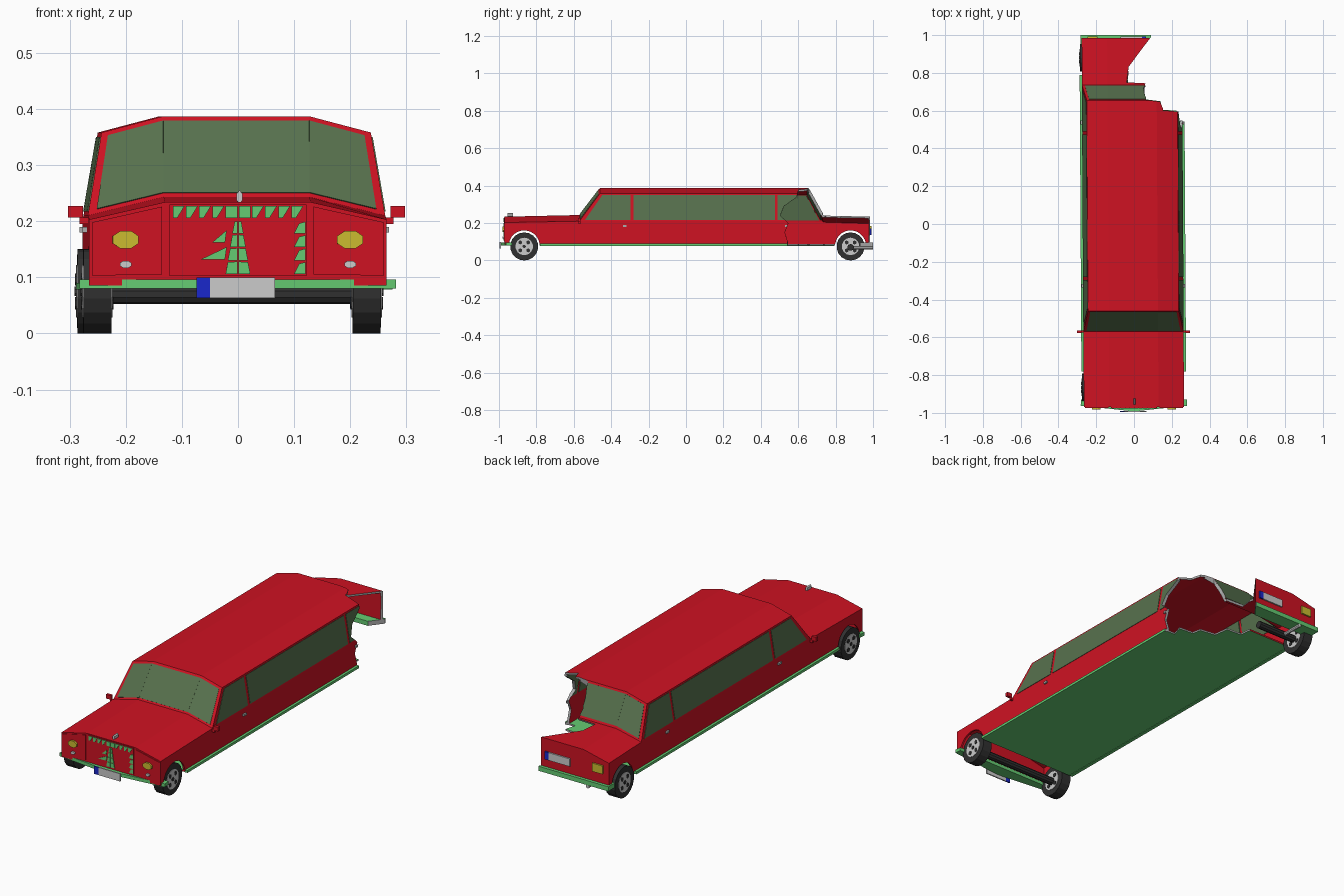
import bpy, bmesh
from math import cos, sin, pi
from mathutils import Vector as V

if "Cube" in bpy.data.objects:
    bpy.data.objects.remove(bpy.data.objects["Cube"])

def material(name, rgb):
    m = bpy.data.materials.new(name)
    m.diffuse_color = (*rgb, 1)
    m.use_nodes = True
    m.node_tree.nodes["Principled BSDF"].inputs["Base Color"].default_value = m.diffuse_color
    return m

RED = material("red_paint", (0.62, 0.006, 0.016))
GREEN = material("green_trim", (0.13, 0.6, 0.17))
GLASS = material("glass", (0.095, 0.165, 0.075))
BLACK = material("rubber", (0.03, 0.03, 0.03))
YELLOW = material("lamp", (0.6, 0.5, 0.03))
BLUE = material("blue_strip", (0.01, 0.02, 0.6))
GREY = material("torn_metal", (0.42, 0.42, 0.42))
parts = []

def finish(name, bm, mat):
    bmesh.ops.recalc_face_normals(bm, faces=bm.faces)
    me = bpy.data.meshes.new(name)
    bm.to_mesh(me)
    bm.free()
    ob = bpy.data.objects.new(name, me)
    bpy.context.collection.objects.link(ob)
    if mat:
        me.materials.append(mat)
    parts.append(ob)
    return ob

def loft(name, rings, mat):
    """Closed solid through rings of equal point count."""
    bm = bmesh.new()
    vs = [[bm.verts.new(p) for p in r] for r in rings]
    n = len(rings[0])
    for a, b in zip(vs, vs[1:]):
        for i in range(n):
            bm.faces.new((a[i], a[(i+1) % n], b[(i+1) % n], b[i]))
    bm.faces.new(vs[0])
    bm.faces.new(vs[-1])
    return finish(name, bm, mat)

def prism(name, pts, vec, mat):
    return loft(name, [pts, [V(p) + V(vec) for p in pts]], mat)

def box(name, x, y, z, mat):
    return prism(name, [(x[0], y[0], z[0]), (x[1], y[0], z[0]), (x[1], y[1], z[0]), (x[0], y[1], z[0])],
                 (0, 0, z[1]-z[0]), mat)

def front(name, xz, mat, y=-0.974, depth=0.006):
    return prism(name, [(x, y, z) for x, z in xz], (0, depth, 0), mat)

def oval(cx, cz, rx, rz, n=8):
    return [(cx + rx*cos(2*pi*(i+.5)/n), cz + rz*sin(2*pi*(i+.5)/n)) for i in range(n)]

def disc(name, x0, x1, y, z, r, n, mat):
    return prism(name, [(x0, a, b) for a, b in oval(y, z, r, r, n)], (x1-x0, 0, 0), mat)

def pane(name, pts, mat=GLASS):
    """Glass slab poking just through both sides of the wall."""
    p = [V(q) for q in pts]
    n = (p[1]-p[0]).cross(p[2]-p[0]).normalized()
    if n.dot((p[0]+p[2])/2 - V((0, 0.1, 0.1))) < 0:
        n.negate()
    return prism(name, [q + n*0.002 for q in p], n*-0.016, mat)

# Body shell lofted along y: y, edge half width, edge z, crown z
stations = [(-.97, .265, .203, .234), (-.57, .265, .21, .243), (-.46, .24, .358, .387),
            (.655, .24, .358, .387), (.735, .265, .21, .24), (.985, .265, .203, .234)]
rings = []
for y, w, ze, zc in stations:
    half = [(.265, .085), (.265, min(ze, .21)), (w, ze), (.13, zc)]
    rings.append([(x, y, z) for x, z in half] + [(-x, y, z) for x, z in reversed(half)])
body = loft("body", rings, RED)
bm = bmesh.new()
bm.from_mesh(body.data)
bmesh.ops.remove_doubles(bm, verts=bm.verts, dist=1e-4)
bmesh.ops.dissolve_degenerate(bm, edges=bm.edges, dist=1e-5)
bmesh.ops.recalc_face_normals(bm, faces=bm.faces)
bmesh.ops.delete(bm, geom=[f for f in bm.faces if all(v.co.z < .09 for v in f.verts)], context='FACES')
bm.to_mesh(body.data)
bm.free()
m = body.modifiers.new("wall", 'SOLIDIFY')
m.thickness = 0.012
m.offset = -1
torn = [body]

# Windscreen and rear window, three facets each
for label, (yb, yt) in {"windscreen": (-.57, -.46), "rear_window": (.735, .655)}.items():
    low = [(-.25, .214), (-.13, .243), (.13, .243), (.25, .214)]
    top = [(-.227, .361), (-.13, .387), (.13, .387), (.227, .361)]
    def at(i, t):
        return V((low[i][0], yb, low[i][1])).lerp(V((top[i][0], yt, top[i][1])), t)
    for i in range(3):
        torn.append(pane(label, [at(i, .05), at(i+1, .05), at(i+1, .94), at(i, .94)]))

# Side windows
lo, hi = .217, .35
outlines = [[(-.54, lo), (-.447, hi), (-.297, hi), (-.297, lo)],
            [(-.28, lo), (-.28, hi), (.475, hi), (.475, lo)],
            [(.49, lo), (.49, hi), (.643, hi), (.712, lo)]]
for s in (-1, 1):
    for o in outlines:
        torn.append(pane("side_window", [(s*(.265 - .025*(z-.21)/.148), y, z) for y, z in o]))

# Floor, sills and bumpers
torn.append(box("floor", (-.262, .262), (-.79, .98), (.08, .088), GREEN))
for s in (-1, 1):
    torn.append(box("sill", sorted((s*.26, s*.277)), (-.78, .79), (.078, .09), GREEN))
prism("front_bumper", [(-.28, -.93, .08), (-.282, -.962, .08), (0, -.992, .08), (.282, -.962, .08), (.28, -.93, .08)],
      (0, 0, .016), GREEN)
torn.append(box("rear_bumper", (-.272, .272), (.93, 1.0), (.075, .097), GREEN))

# Front face: lamp panels, grille openings, lamps
for s in (-1, 1):
    front("lamp_panel", [(s*.135, .105), (s*.26, .103), (s*.26, .198), (s*.135, .226)], RED, -.973)
    front("headlight", oval(s*.2, .167, .025, .017), YELLOW, -.982, .012)
    front("fog_lamp", oval(s*.2, .123, .011, .007), None, -.98, .01)
front("grille_panel", [(-.122, .102), (.122, .102), (.122, .23), (-.122, .23)], RED, -.973)
for i in range(10):
    x = -.116 + i*.0235
    if 3 < i < 6:
        q = [(x, .206), (x+.021, .206), (x+.021, .227), (x, .227)]
    else:
        q = [(x, .206), (x+.008, .206), (x+.021, .227), (x, .227)]
    front("grille_tooth", q, GREEN, -.976)
for i in range(4):
    z = .106 + i*.024
    front("grille_side_tooth", [(.1, z), (.12, z), (.12, z+.021), (.109, z+.018)], GREEN, -.976)
    w = .022 - i*.004
    for s in (-1, 1):
        front("grille_stem", [(s*.001, z), (s*w, z), (s*(w-.004), z+.021), (s*.001, z+.022)], GREEN, -.976)
for x, z in ((-.066, .132), (-.046, .162)):
    front("grille_branch", [(x, z), (-.023, z), (-.02, z+.022)], GREEN, -.976)

# Number plates (blank) with blue strips, tail lamps, exhaust, hood ornament
front("front_plate", [(-.05, .063), (.066, .063), (.066, .1), (-.05, .1)], None, -.996)
front("front_plate_strip", [(-.074, .063), (-.05, .063), (-.05, .1), (-.074, .1)], BLUE, -.996)
front("rear_plate", [(-.06, .135), (.055, .135), (.055, .172), (-.06, .172)], None, .984, .008)
front("rear_plate_strip", [(.055, .135), (.075, .135), (.075, .172), (.055, .172)], BLUE, .984, .008)
torn.append(front("tail_lamp", [(-.235, .145), (-.18, .145), (-.18, .185), (-.235, .185)], YELLOW, .983, .01))
front("exhaust", oval(-.16, .068, .009, .009), None, .88, .119)
front("hood_ornament", oval(.003, .243, .006, .012, 6), None, -.955, .03)

# Mirrors and door handles
for s in (-1, 1):
    box("mirror_arm", sorted((s*.262, s*.28)), (-.575, -.565), (.195, .207), RED)
    box("mirror", sorted((s*.274, s*.3)), (-.578, -.564), (.207, .227), RED)
    for y in (-.325, .54):
        torn.append(box("door_handle", sorted((s*.262, s*.273)), (y-.012, y+.008), (.18, .19), GREY))

# Wheels and axles; the rear right wheel is missing
def wheel(s, y):
    c = -.01 + s*.24
    disc("tyre", c-.025, c+.025, y, .075, .075, 18, BLACK)
    for side in (-1, 1):
        f = c + side*.025
        disc("rim", f-side*.01, f+side*.002, y, .075, .047, 14, None)
        for k in range(4):
            a = pi/4 + k*pi/2
            disc("rim_gap", f, f+side*.004, y+.03*cos(a), .075+.03*sin(a), .011, 6, BLACK)
        disc("hub", f, f+side*.005, y, .075, .009, 8, BLACK)
for s, y in ((-1, -.865), (1, -.865), (-1, .88)):
    wheel(s, y)
disc("front_axle", -.24, .22, -.865, .07, .018, 10, BLACK)
disc("rear_axle", -.24, -.01, .88, .07, .018, 10, BLACK)

# Cars sits very slightly skewed toward the left rear
for ob in parts:
    for v in ob.data.vertices:
        v.co.x -= .006*(v.co.y + 1)

# Cutters: wheel arches and the bitten-off rear corner
arches = [disc("arch_cutter", -.4, .4, y, .078, .083, 24, RED) for y in (-.865, .88)]
bite = [(.4, .54), (.21, .545), (.225, .60), (.15, .605), (.14, .65), (.06, .66), (.05, .735),
        (-.03, .74), (-.04, .82), (.09, .99), (.1, 1.1), (.4, 1.1)]
levels = [(0, 0, 0), (.1, .0, 0), (.15, -.015, .008), (.2, .004, -.006), (.24, -.04, .01),
          (.29, -.02, 0), (.34, .05, -.005), (.5, .055, .005)]
rings = []
for k, (z, side, jit) in enumerate(levels):
    rings.append([(x + (jit*(-1)**i if 1 < i < 9 else 0), y + (side if i < 2 else jit if i < 9 else 0), z)
                  for i, (x, y) in enumerate(bite)])
bite_cutter = loft("bite_cutter", rings, GREY)

def cut(ob, cutter):
    b = ob.modifiers.new("cut", 'BOOLEAN')
    b.operation = 'DIFFERENCE'
    b.solver = 'EXACT'
    b.material_mode = 'TRANSFER'
    b.object = cutter
for ob in torn:
    if ob.name.split('.')[0] in ("body", "floor"):
        for a in arches:
            cut(ob, a)
    cut(ob, bite_cutter)

# Bake the cuts, then drop the cutters
bpy.context.view_layer.update()
dg = bpy.context.evaluated_depsgraph_get()
baked = [(ob, bpy.data.meshes.new_from_object(ob.evaluated_get(dg))) for ob in torn]
for ob, me in baked:
    ob.modifiers.clear()
    ob.data = me
for c in arches + [bite_cutter]:
    bpy.data.objects.remove(c)
for ob, me in baked:
    if not me.polygons:
        bpy.data.objects.remove(ob)
